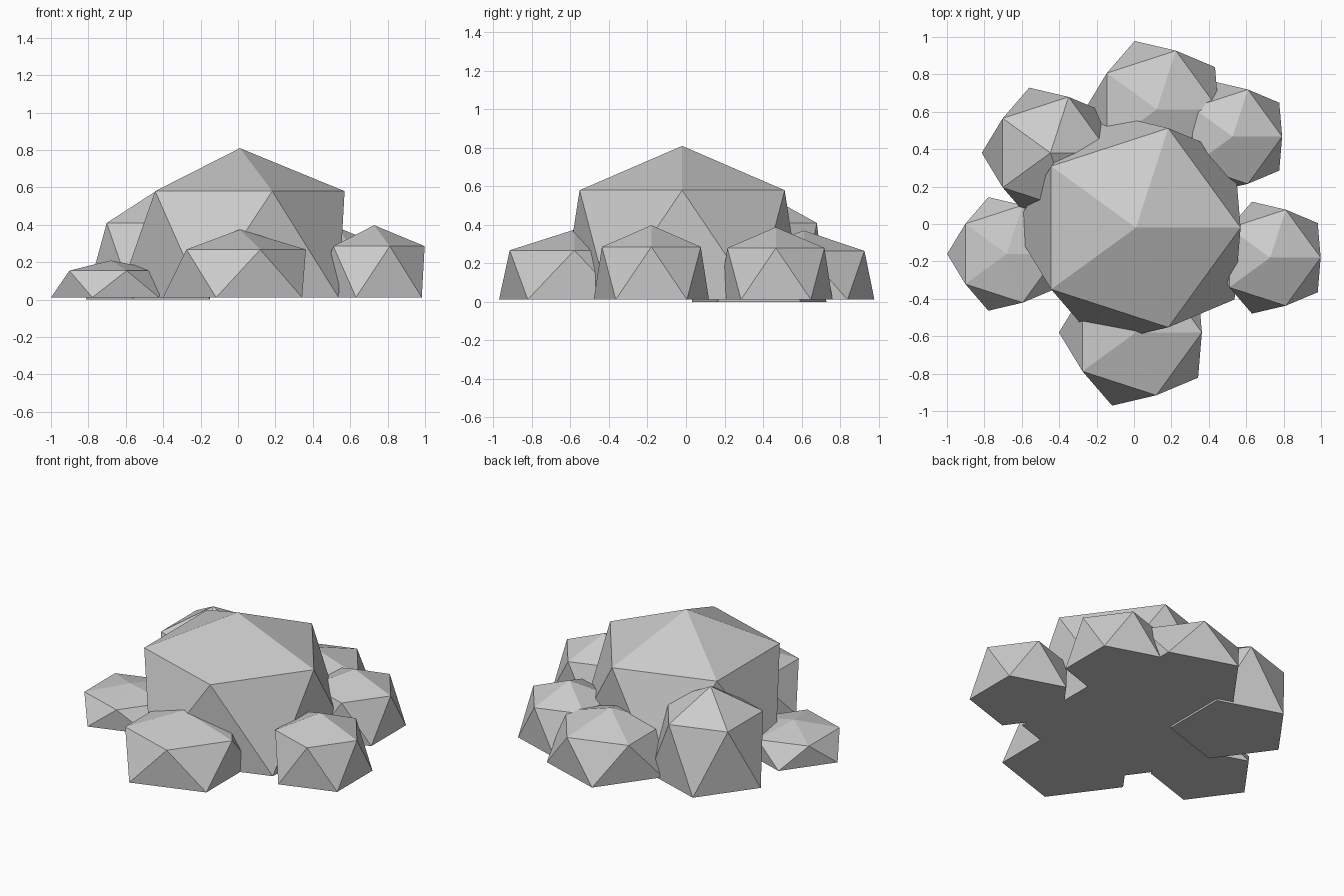
import bpy, bmesh

if "Cube" in bpy.data.objects:
    bpy.data.objects.remove(bpy.data.objects["Cube"])


def boulder(name, x, y, radius, top, shoulder, base=0.012):
    """Icosahedron flattened below: apex, shoulder ring and wider foot ring."""
    bm = bmesh.new()
    bmesh.ops.create_icosphere(bm, subdivisions=1, radius=1.0)
    for v in bm.verts:
        z = v.co.z
        grow = radius / 0.8944 * (1.165 if z < 0 else 1.0)
        v.co.x = x + v.co.x * grow
        v.co.y = y + v.co.y * grow
        v.co.z = top if z > 0.9 else shoulder if z > 0 else base
    # merge the flat underside into one face
    bottom = [f for f in bm.faces if all(abs(v.co.z - base) < 1e-5 for v in f.verts)]
    bmesh.ops.dissolve_faces(bm, faces=bottom, use_verts=True)
    mesh = bpy.data.meshes.new(name)
    bm.to_mesh(mesh)
    bm.free()
    obj = bpy.data.objects.new(name, mesh)
    bpy.context.collection.objects.link(obj)
    return obj


# Large central boulder
boulder("main_boulder", 0.01, -0.02, 0.56, 0.81, 0.58)

# Smaller rocks around it
boulder("front_rock", 0.01, -0.58, 0.353, 0.375, 0.268)
boulder("left_rock", -0.68, -0.16, 0.274, 0.21, 0.155)
boulder("right_rock", 0.728, -0.18, 0.27, 0.398, 0.286)
boulder("back_right_rock", 0.527, 0.467, 0.265, 0.388, 0.28)
boulder("back_rock", 0.122, 0.613, 0.33, 0.37, 0.265)
boulder("back_left_rock", -0.447, 0.38, 0.315, 0.575, 0.41, base=0.0)
